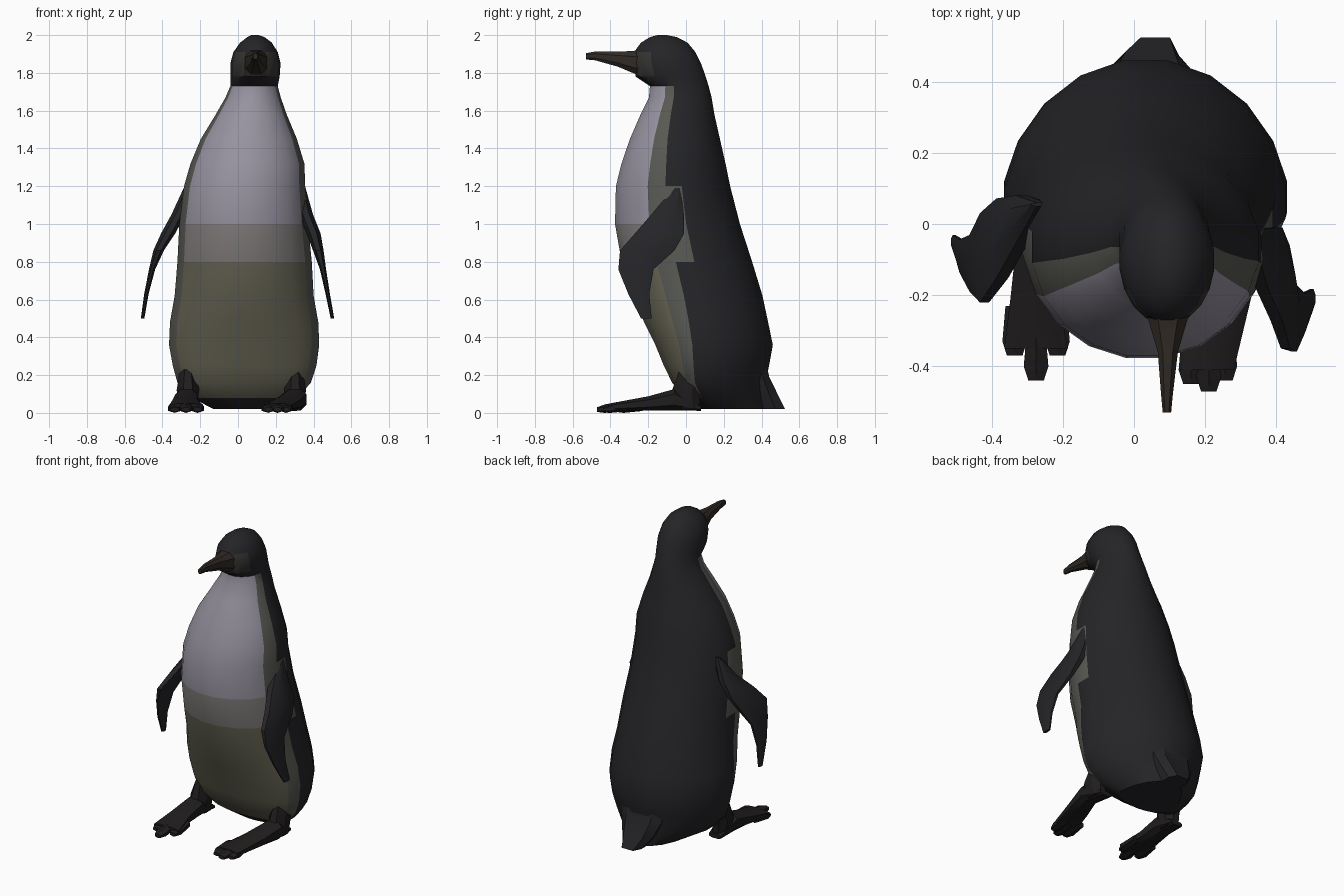
import bpy, bmesh, math
from mathutils import Vector


def material(name, rgb):
    m = bpy.data.materials.new(name)
    m.diffuse_color = (*rgb, 1)
    return m


BLACK = material("black_feathers", (0.018, 0.017, 0.020))
WHITE = material("white_breast", (0.31, 0.29, 0.35))
CREAM = material("cream_belly", (0.22, 0.205, 0.20))
OLIVE = material("olive_belly", (0.145, 0.138, 0.095))
GREY = material("grey_flank", (0.10, 0.10, 0.088))
CHEEK = material("dark_grey_cheek", (0.035, 0.034, 0.03))
BROWN = material("brown_beak", (0.03, 0.023, 0.018))
DARK = material("dark_skin", (0.014, 0.012, 0.012))


def ring(axis, pos, a0, a1, b0, b1, n, p, mid=None):
    """Rounded cross-section spanning a and b; widest where b = mid."""
    taper = 1.0 if mid is None else 1.12
    mid = (b0 + b1) / 2 if mid is None else mid
    pts = []
    for i in range(n):
        t = 2 * math.pi * (i + 0.5) / n
        c, s = math.cos(t), math.sin(t)
        a = (a0 + a1) / 2 + (a1 - a0) / 2 * math.copysign(abs(c) ** p, c)
        if s > 0:
            b = mid + s ** (p * taper) * (b1 - mid)
        else:
            b = mid + abs(s) ** p * (b0 - mid)
        pts.append(Vector((a, b, pos)) if axis == "z" else Vector((a, pos, b)))
    return pts


def loft(name, sections, mats, axis="z", n=8, p=1.0, paint=None, angle=30):
    """Skin a closed surface through sections (pos, a0, a1, b0, b1[, mid])."""
    bm = bmesh.new()
    rows = [[bm.verts.new(v) for v in ring(axis, *s[:5], n, p, *s[5:])]
            for s in sections]
    for k, (lo, hi) in enumerate(zip(rows, rows[1:])):
        for i in range(n):
            j = (i + 1) % n
            f = bm.faces.new((lo[i], lo[j], hi[j], hi[i]))
            if paint:
                off_front = abs(360 * (i + 1) / n - 270)
                f.material_index = paint(min(off_front, 360 - off_front),
                                         (sections[k][0] + sections[k + 1][0]) / 2)
    bm.faces.new(rows[0])
    bm.faces.new(rows[-1])
    bmesh.ops.recalc_face_normals(bm, faces=bm.faces)
    me = bpy.data.meshes.new(name)
    bm.to_mesh(me)
    bm.free()
    for m in mats:
        me.materials.append(m)
    ob = bpy.data.objects.new(name, me)
    bpy.context.collection.objects.link(ob)
    bpy.ops.object.select_all(action="DESELECT")
    ob.select_set(True)
    bpy.context.view_layer.objects.active = ob
    bpy.ops.object.shade_smooth_by_angle(angle=math.radians(angle))
    return ob


def body_paint(off, z):
    """Material slot from the angle off the front and the height."""
    if z > 1.73:
        return 5 if 1.8 < z < 1.9 and 30 < off < 60 else 0
    if z < 0.08 or off > 80 + (15 if 0.85 < z < 1.15 else 0):
        return 0
    if off > 60:
        return 4
    return 1 if z > 1.0 else 2 if z > 0.75 else 3


# Body and head: (z, left, right, front, back, depth of widest point)
loft("body", [
    (0.02, -0.13, 0.24, 0.07, 0.44, 0.16), (0.08, -0.25, 0.32, -0.01, 0.43, 0.10),
    (0.16, -0.325, 0.39, -0.075, 0.425, 0.07), (0.25, -0.35, 0.42, -0.12, 0.445, 0.07),
    (0.36, -0.37, 0.435, -0.165, 0.465, 0.07), (0.48, -0.365, 0.43, -0.225, 0.44, 0.06),
    (0.62, -0.34, 0.405, -0.285, 0.41, 0.04), (0.80, -0.325, 0.395, -0.345, 0.355, 0.0),
    (1.00, -0.315, 0.375, -0.38, 0.29, -0.04), (1.20, -0.29, 0.36, -0.375, 0.238, -0.06),
    (1.32, -0.255, 0.355, -0.345, 0.213, -0.06), (1.45, -0.20, 0.315, -0.30, 0.183, -0.06),
    (1.58, -0.12, 0.26, -0.243, 0.153, -0.05), (1.67, -0.068, 0.228, -0.198, 0.138, -0.04),
    (1.73, -0.042, 0.212, -0.193, 0.122, -0.04), (1.78, -0.042, 0.222, -0.268, 0.107, -0.08),
    (1.85, -0.042, 0.227, -0.283, 0.082, -0.10), (1.91, -0.026, 0.212, -0.277, 0.052, -0.11),
    (1.96, 0.01, 0.18, -0.24, 0.01, -0.12), (1.99, 0.05, 0.14, -0.19, -0.05, -0.12),
    (2.00, 0.07, 0.11, -0.15, -0.10, -0.12),
], [BLACK, WHITE, CREAM, OLIVE, GREY, CHEEK], n=20, paint=body_paint)

# Tail: wedge dropping to the ground behind
loft("tail", [
    (0.02, -0.01, 0.13, 0.25, 0.53), (0.10, -0.07, 0.16, 0.25, 0.49),
    (0.19, -0.11, 0.19, 0.25, 0.445), (0.30, -0.12, 0.19, 0.25, 0.42),
], [BLACK], p=0.55)

# Beak: (y, left, right, bottom, top)
loft("beak", [
    (-0.22, 0.02, 0.17, 1.775, 1.93), (-0.28, 0.04, 0.15, 1.795, 1.92),
    (-0.36, 0.065, 0.125, 1.83, 1.915), (-0.48, 0.075, 0.11, 1.865, 1.915),
    (-0.53, 0.08, 0.105, 1.87, 1.905),
], [BROWN], axis="y", p=0.8)

# Flippers: (z, distance out on right, on left, front, back, thickness, left back shift)
FLIPPER = [
    (1.19, 0.33, 0.26, -0.07, -0.02, 0.06, 0.08),
    (1.05, 0.36, 0.315, -0.19, -0.005, 0.08, 0.09),
    (0.95, 0.40, 0.37, -0.28, 0.0, 0.08, 0.08),
    (0.86, 0.425, 0.42, -0.36, -0.05, 0.06, 0.09),
    (0.76, 0.45, 0.455, -0.365, -0.165, 0.035, 0.14),
    (0.63, 0.475, 0.485, -0.31, -0.19, 0.025, 0.15),
    (0.50, 0.50, 0.505, -0.24, -0.18, 0.02, 0.15),
]
for side in ("right", "left"):
    secs = []
    for z, xr, xl, y0, y1, t, back in FLIPPER:
        if side == "right":
            secs.append((z, xr - t / 2, xr + t / 2, y0, y1))
        else:
            secs.append((z, -xl - t / 2, -xl + t / 2, y0 + min(0.17, back + 0.04), y1 + back))
    loft(side + "_flipper", secs, [BLACK], n=8, p=0.9)

# Legs, webbed feet and toes; feet are (y, left, right, bottom, top)
FEET = {
    "left": ([(0.08, -0.31, -0.22, 0.01, 0.04), (-0.06, -0.335, -0.21, 0.01, 0.13),
              (-0.20, -0.35, -0.21, 0.01, 0.09), (-0.35, -0.37, -0.18, 0.01, 0.05)],
             [(-0.335, -0.37), (-0.275, -0.44), (-0.215, -0.37)], (-0.33, -0.20)),
    "right": ([(0.08, 0.24, 0.33, 0.01, 0.04), (-0.06, 0.24, 0.365, 0.01, 0.13),
               (-0.20, 0.19, 0.335, 0.01, 0.09), (-0.41, 0.125, 0.285, 0.01, 0.05)],
              [(0.16, -0.45), (0.21, -0.47), (0.255, -0.44)], (0.24, 0.365)),
}
for side, (secs, toes, (x0, x1)) in FEET.items():
    loft(side + "_foot", secs, [DARK], axis="y", p=0.75)
    loft(side + "_leg", [(0.02, x0 + 0.02, x1 - 0.02, -0.06, 0.08),
                         (0.12, x0, x1, -0.08, 0.08),
                         (0.23, x0 + 0.02, x1 - 0.02, -0.04, 0.14)], [DARK])
    for i, (x, tip) in enumerate(toes):
        loft(f"{side}_toe_{i + 1}", [(tip + 0.14, x - 0.03, x + 0.03, 0.01, 0.06),
                                     (tip + 0.04, x - 0.04, x + 0.04, 0.0, 0.045),
                                     (tip, x - 0.025, x + 0.025, 0.005, 0.03)],
             [DARK], axis="y", n=6)
